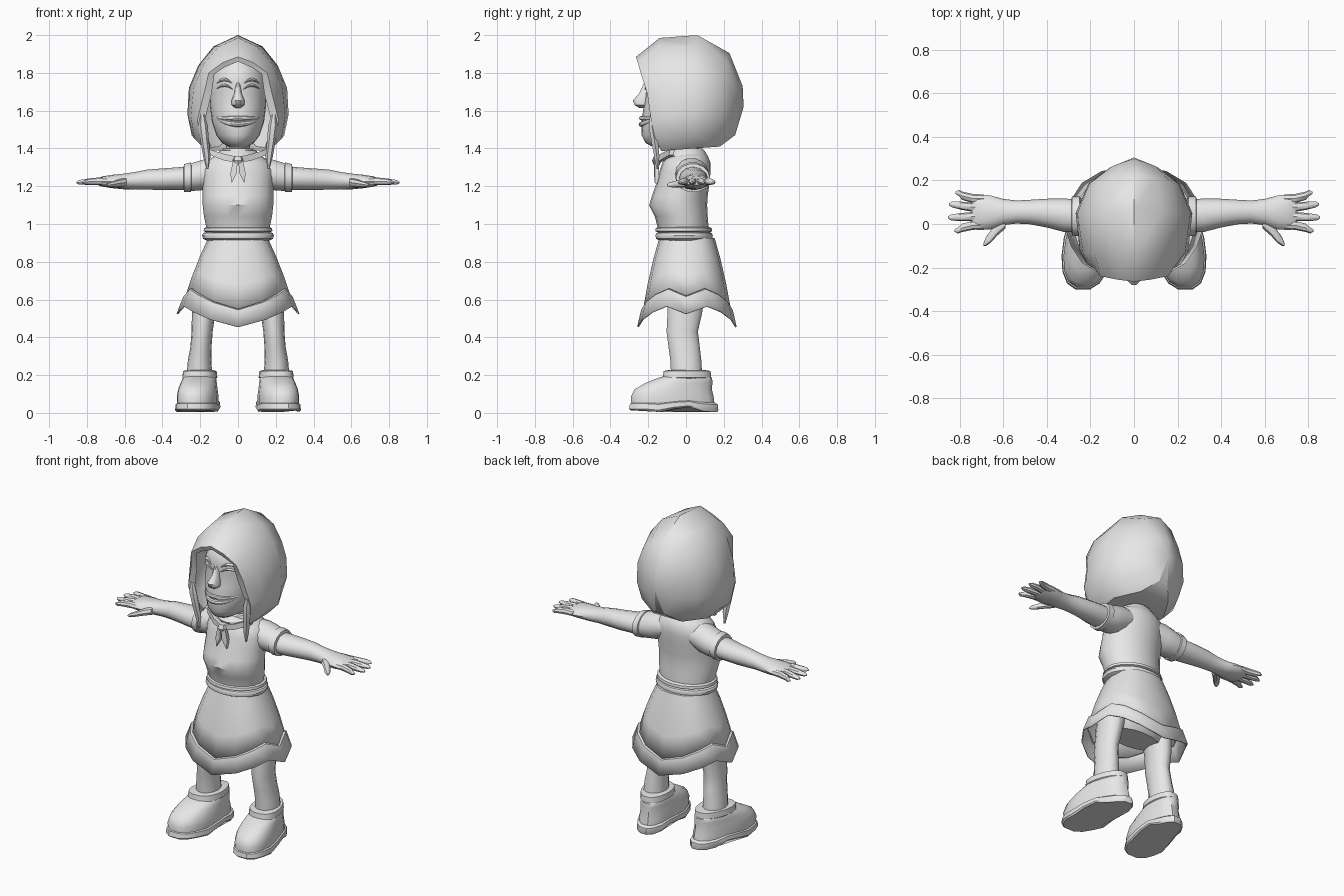
import bpy, bmesh, math

grey = bpy.data.materials.new("plain_grey")
grey.diffuse_color = (0.8, 0.8, 0.8, 1)


def loft(name, rings, closed=True, caps=(True, True), mirror=False, angle=40):
    """Skin a list of equal-length point rings."""
    bm = bmesh.new()
    vs = [[bm.verts.new(p) for p in r] for r in rings]
    n = len(rings[0])
    for a, b in zip(vs, vs[1:]):
        for i in range(n if closed else n - 1):
            j = (i + 1) % n
            bm.faces.new((a[i], a[j], b[j], b[i]))
    if caps[0]:
        bm.faces.new(vs[0])
    if caps[1]:
        bm.faces.new(vs[-1])
    bmesh.ops.remove_doubles(bm, verts=bm.verts, dist=0.0002)
    bmesh.ops.recalc_face_normals(bm, faces=bm.faces)
    me = bpy.data.meshes.new(name)
    bm.to_mesh(me)
    bm.free()
    ob = bpy.data.objects.new(name, me)
    bpy.context.collection.objects.link(ob)
    me.materials.append(grey)
    bpy.ops.object.select_all(action='DESELECT')
    ob.select_set(True)
    bpy.context.view_layer.objects.active = ob
    bpy.ops.object.shade_smooth_by_angle(angle=math.radians(angle))
    if mirror:
        ob.modifiers.new("mirror", 'MIRROR').use_mirror_merge = False
    return ob


def oval(c, a, b, axis='z', n=14):
    """Oval ring around c, lying across the given axis."""
    out = []
    for i in range(n):
        t = 2 * math.pi * i / n
        u, v = a * math.cos(t), b * math.sin(t)
        out.append((c[0] + u, c[1] + v, c[2]) if axis == 'z' else (c[0], c[1] + u, c[2] + v))
    return out


def stack(name, rows, n=16, **kw):
    """Upright body: rows of z, centre x, half width, front y, back y."""
    return loft(name, [oval((x, (f + b) / 2, z), w, (b - f) / 2, 'z', n)
                       for z, x, w, f, b in rows], **kw)


def limb(name, rows, n=12, **kw):
    """Sideways limb: rows of x, centre y, centre z, half depth, half height."""
    return loft(name, [oval((x, y, z), a, b, 'x', n) for x, y, z, a, b in rows], mirror=True, **kw)


def plate(name, pts, depth, mirror=False):
    return loft(name, [pts, [(x, y + depth, z) for x, y, z in pts]], mirror=mirror)


# Hood: half arches from the face opening to the back, mirrored into full arches
hood_half = [
    [(0, -.255, 1.86), (.07, -.245, 1.83), (.125, -.23, 1.795), (.14, -.205, 1.69), (.175, -.175, 1.55), (.16, -.165, 1.46), (.14, -.13, 1.40)],
    [(0, -.265, 1.885), (.08, -.255, 1.855), (.155, -.24, 1.80), (.18, -.205, 1.69), (.215, -.185, 1.55), (.2, -.165, 1.46), (.16, -.13, 1.385)],
    [(0, -.14, 1.985), (.1, -.14, 1.94), (.18, -.14, 1.85), (.235, -.13, 1.72), (.25, -.12, 1.57), (.23, -.11, 1.45), (.17, -.09, 1.39)],
    [(0, .06, 2.0), (.13, .05, 1.94), (.21, .05, 1.84), (.26, .05, 1.72), (.268, .05, 1.58), (.245, .05, 1.47), (.18, .04, 1.40)],
    [(0, .23, 1.905), (.1, .21, 1.87), (.17, .19, 1.79), (.205, .185, 1.70), (.21, .185, 1.58), (.18, .18, 1.48), (.1, .18, 1.41)],
    [(0, .30, 1.73), (.06, .28, 1.725), (.10, .265, 1.71), (.11, .26, 1.66), (.10, .26, 1.59), (.07, .26, 1.52), (.03, .26, 1.47)],
    [(0, .305, 1.62)] * 7,
]
hood_rings = [[(-x, y, z) for x, y, z in h[:0:-1]] + h for h in hood_half]
loft("hood", hood_rings, closed=False, caps=(False, False))
loft("hood_underside", [[r[0], r[-1]] for r in hood_rings[2:6]] + [[(0, .305, 1.62)] * 2],
     closed=False, caps=(False, False))

# Hood tails hanging in front of the shoulders
loft("hood_tail", [oval((x, y, z), a, b, 'z', 6) for x, y, z, a, b in (
    (.19, -.18, 1.58, .012, .012), (.185, -.18, 1.52, .025, .02), (.175, -.165, 1.43, .022, .02),
    (.165, -.155, 1.36, .02, .016), (.162, -.15, 1.29, .005, .006))], mirror=True)

# Head
stack("head", [(1.405, 0, .045, -.17, .02), (1.43, 0, .085, -.215, .08), (1.47, 0, .115, -.235, .1),
               (1.54, 0, .138, -.235, .12), (1.62, 0, .148, -.225, .13), (1.70, 0, .152, -.212, .13),
               (1.75, 0, .15, -.222, .13), (1.82, 0, .13, -.205, .12), (1.88, 0, .08, -.14, .09)], n=24)
stack("nose", [(1.75, 0, .012, -.222, -.18), (1.69, 0, .02, -.25, -.18), (1.655, 0, .034, -.284, -.18),
               (1.63, 0, .034, -.275, -.18), (1.615, 0, .016, -.25, -.18)], n=10)


def lip(name, z0, sag, r):
    rows = []
    for i in range(13):
        x = -.115 + .23 * i / 12
        q = (x / .115) ** 2
        y = -.05 - .186 * math.sqrt(1 - (x / .139) ** 2)
        rows.append(oval((x, y, z0 - sag * (1 - q)), r * (1.1 - q * .8), r * (1.1 - q * .8), 'x', 8))
    loft(name, rows)


lip("upper_lip", 1.562, .002, .011)
lip("lower_lip", 1.558, .03, .013)
# Closed eyelids and brows
for part, z0, lift, r in (("eyelid", 1.715, .02, .008), ("brow", 1.745, .02, .009)):
    limb(part, [(.03 + .085 * k / 6, -.05 - .165 * math.sqrt(1 - ((.03 + .085 * k / 6) / .152) ** 2) - .002,
                 z0 + lift * math.sin(math.pi * k / 6), r * (.4 + math.sin(math.pi * k / 6)),
                 r * (.3 + .7 * math.sin(math.pi * k / 6))) for k in range(7)], n=8)

# Neck, scarf and knot
stack("neck", [(1.30, 0, .07, -.07, .08), (1.38, 0, .062, -.07, .07), (1.47, 0, .065, -.08, .07)])
stack("collar", [(1.345, 0, .10, -.12, .11), (1.36, 0, .115, -.125, .115), (1.385, 0, .10, -.10, .10),
                 (1.40, 0, .078, -.085, .085), (1.38, 0, .066, -.07, .075)], caps=(False, False))
plate("scarf_band", [(0, -.165, 1.355), (0, -.16, 1.325), (.07, -.14, 1.335), (.15, -.09, 1.365),
                     (.15, -.085, 1.395), (.07, -.14, 1.37)], .025, True)
plate("scarf_tail", [(.002, -.17, 1.345), (.025, -.165, 1.34), (.04, -.165, 1.27), (.035, -.165, 1.215),
                     (.006, -.17, 1.27)], .022, True)
stack("scarf_knot", [(1.31, 0, .012, -.17, -.14), (1.335, 0, .028, -.18, -.13), (1.36, 0, .02, -.17, -.13)], n=8)

# Torso
stack("torso", [(.93, 0, .16, -.14, .12), (.98, 0, .168, -.15, .12), (1.04, 0, .18, -.165, .115),
                (1.10, 0, .187, -.195, .112), (1.15, 0, .187, -.18, .115), (1.22, 0, .187, -.155, .125),
                (1.28, 0, .19, -.14, .13), (1.325, 0, .175, -.125, .13), (1.36, 0, .125, -.10, .115),
                (1.385, 0, .08, -.07, .09)], n=20)
# Shirt hem and belt
stack("shirt_hem", [(.955, 0, .165, -.145, .125), (.962, 0, .182, -.163, .138), (.978, 0, .18, -.16, .136),
                    (.985, 0, .165, -.145, .12)], n=20)
stack("belt", [(.912, 0, .165, -.14, .12), (.922, 0, .185, -.158, .138), (.94, 0, .19, -.162, .142),
               (.952, 0, .184, -.156, .136), (.958, 0, .165, -.14, .12)], n=20)

# Sleeves with turned cuffs
limb("sleeve", [(.09, .03, 1.28, .08, .07), (.16, .03, 1.265, .09, .085), (.21, .035, 1.255, .088, .08),
                (.265, .035, 1.245, .083, .073)], n=14)
limb("sleeve_cuff", [(.245, .035, 1.248, .082, .07), (.25, .035, 1.248, .092, .08), (.285, .037, 1.243, .09, .076),
                     (.288, .037, 1.243, .072, .062)], n=14)

# Arms, palms, fingers and thumbs
limb("arm", [(.24, .037, 1.242, .075, .064), (.32, .04, 1.24, .077, .06), (.40, .05, 1.237, .066, .057),
             (.48, .055, 1.235, .056, .053), (.54, .055, 1.23, .053, .046), (.60, .055, 1.225, .06, .042),
             (.66, .053, 1.225, .078, .036), (.72, .055, 1.225, .083, .027), (.745, .055, 1.222, .074, .015)])
for k, (x1, y0, y1) in enumerate(((.82, .117, .143), (.85, .077, .09), (.855, .034, .03), (.825, -.006, -.03))):
    limb(f"finger_{k + 1}", [(.69, y0, 1.226, .018, .018), (.74, y0, 1.226, .021, .02),
                             (.79, (y0 + y1) / 2, 1.224, .019, .017), (x1 - .015, y1, 1.221, .014, .012),
                             (x1, y1, 1.22, .005, .005)], n=8)
limb("thumb", [(.59, .02, 1.22, .04, .025), (.63, -.02, 1.215, .035, .022), (.66, -.06, 1.21, .028, .017),
               (.682, -.082, 1.207, .02, .012), (.692, -.095, 1.205, .006, .005)], n=8)

# Skirt with a pointed hem and a raised border
HEM = (.455, .495, .535, .565, .525)


def skirt_ring(f, drop=0, grow=0):
    """f = 0 at the waist, 1 at the hem; drop measures up from the hem."""
    out = []
    for i in range(16):
        t = 2 * math.pi * i / 16
        k = i % 8
        hem = HEM[min(k, 8 - k)]
        s, c = math.sin(t), math.cos(t)
        z = .925 + (hem + drop - .925) * f
        g = (.925 - z) / .42
        w = .158 + .165 * g + grow
        d = .142 + .095 * g + grow
        px = math.copysign(abs(s) ** .85, s) * w
        py = -math.copysign(abs(c) ** .85, c) * d + (.01 if c < 0 else 0)
        out.append((px, py, z))
    return out


skirt = loft("skirt", [skirt_ring(0), skirt_ring(.3, .09, .006), skirt_ring(.65, .09, .006), skirt_ring(1, .085)],
             caps=(True, False))
border = loft("skirt_border", [skirt_ring(1, .095), skirt_ring(1, .09, .01), skirt_ring(1, 0, .01)],
              caps=(False, False))
for ob in (skirt, border):
    m = ob.modifiers.new("cloth", 'SOLIDIFY')
    m.thickness = .008
stack("hips", [(.56, 0, .17, -.09, .09), (.62, 0, .21, -.12, .13), (.75, 0, .19, -.13, .14),
               (.90, 0, .15, -.12, .12)])

# Legs
stack("leg", [(.62, .17, .07, -.10, .10), (.53, .182, .062, -.10, .088), (.43, .19, .056, -.105, .065),
              (.35, .196, .056, -.095, .075), (.28, .203, .062, -.085, .083), (.17, .205, .07, -.08, .09)],
      n=14, mirror=True)


# Shoes: wide at the toe, turned slightly outward
def shoe_ring(z, f, b, w, arch=0, n=18):
    out = []
    for i in range(n):
        t = 2 * math.pi * i / n
        u = math.sin(t)
        y = (f + b) / 2 + (b - f) / 2 * u
        width = w * (1 - .16 * u) * math.copysign(abs(math.cos(t)) ** .8, math.cos(t))
        lift = arch * max(0, 1 - abs(y + .01) / .11) + (.2 * arch if y < -.2 else 0)
        out.append((.2 - .12 * y + width, y, z + lift))
    return out


loft("sole", [shoe_ring(.005, -.295, .17, .108, .035), shoe_ring(.015, -.305, .175, .115, .03),
              shoe_ring(.045, -.30, .172, .112, .02), shoe_ring(.055, -.28, .155, .10, .015)], mirror=True, angle=35)
loft("shoe", [shoe_ring(.04, -.292, .155, .104), shoe_ring(.085, -.295, .15, .106), shoe_ring(.125, -.275, .14, .10),
              shoe_ring(.16, -.215, .143, .092), shoe_ring(.185, -.15, .14, .085),
              shoe_ring(.20, -.10, .12, .075)], mirror=True)
loft("shoe_collar", [shoe_ring(.18, -.115, .125, .08), shoe_ring(.188, -.125, .135, .09),
                     shoe_ring(.222, -.12, .132, .086), shoe_ring(.226, -.095, .105, .068)], mirror=True)
